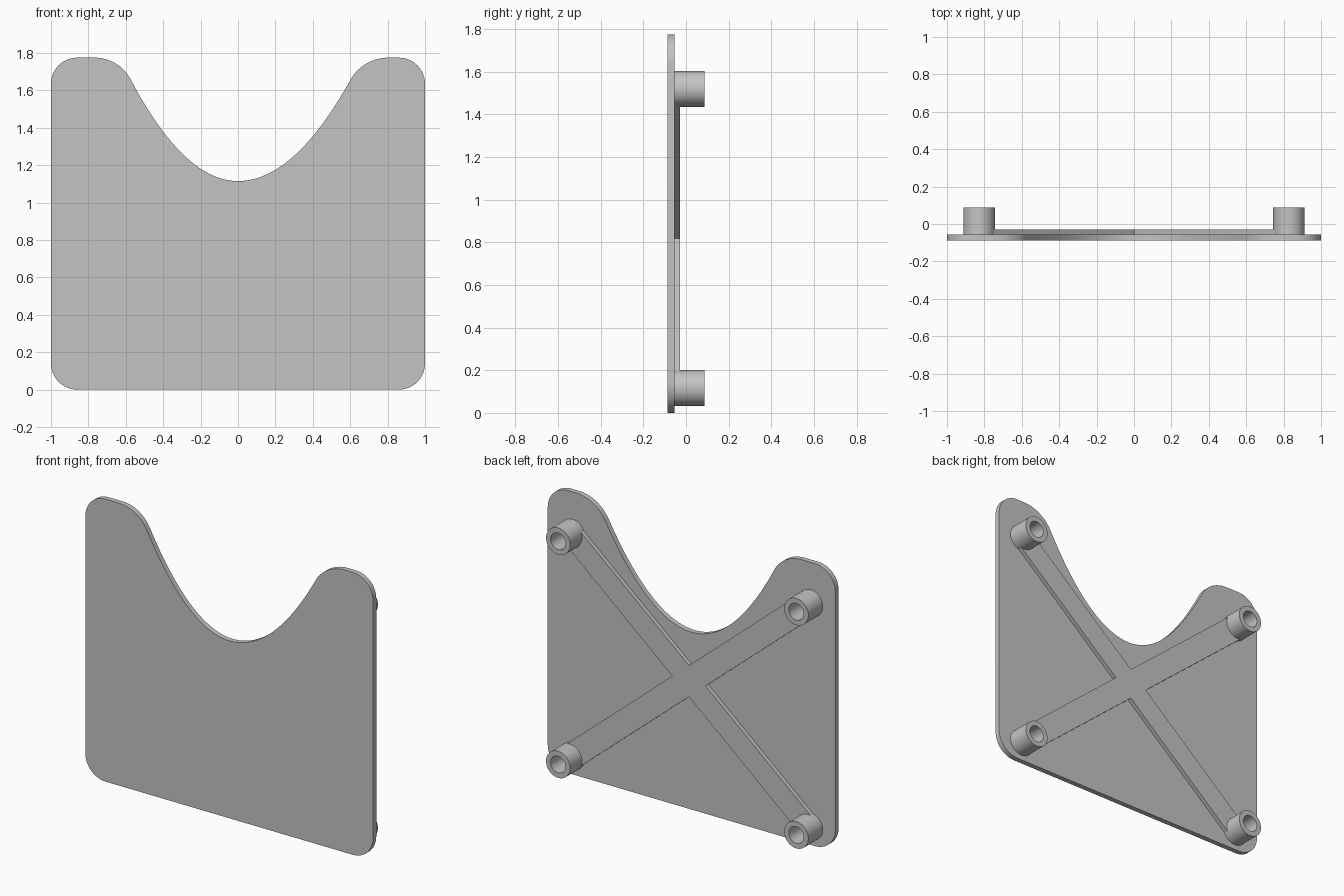
import bpy, bmesh, math

cube = bpy.data.objects.get("Cube")
if cube:
    bpy.data.objects.remove(cube, do_unlink=True)

FRONT, FACE, RIB_TOP, BOSS_TOP = -0.0875, -0.055, -0.029, 0.0875
HEIGHT, CORNER = 1.775, 0.14
BOSS_X, BOSS_LOW, BOSS_HIGH = 0.828, 0.116, 1.519
BOSS_R, HOLE_R = 0.084, 0.052
RIB_HALF = 0.075

grey = bpy.data.materials.new("plain grey")
grey.use_nodes = True
colour = (0.55, 0.55, 0.55, 1)
grey.diffuse_color = colour
grey.node_tree.nodes["Principled BSDF"].inputs["Base Color"].default_value = colour


def finish(bm, name):
    bmesh.ops.recalc_face_normals(bm, faces=bm.faces[:])
    mesh = bpy.data.meshes.new(name)
    bm.to_mesh(mesh)
    bm.free()
    mesh.materials.append(grey)
    obj = bpy.data.objects.new(name, mesh)
    bpy.context.collection.objects.link(obj)
    bpy.ops.object.select_all(action='DESELECT')
    obj.select_set(True)
    bpy.context.view_layer.objects.active = obj
    bpy.ops.object.shade_smooth_by_angle(angle=math.radians(30))
    return obj


def prism(name, outline, y0, y1):
    bm = bmesh.new()
    face = bm.faces.new([bm.verts.new((x, y0, z)) for x, z in outline])
    new = bmesh.ops.extrude_face_region(bm, geom=[face])["geom"]
    moved = [v for v in new if isinstance(v, bmesh.types.BMVert)]
    bmesh.ops.translate(bm, verts=moved, vec=(0, y1 - y0, 0))
    if not face.is_valid or len(bm.faces) < len(outline) + 2:
        bm.faces.new([v for v in bm.verts if v not in moved])
    return finish(bm, name)


def arc(cx, cz, r, start, end, steps=12):
    angles = [math.radians(start + (end - start) * i / steps) for i in range(steps + 1)]
    return [(cx + r * math.cos(a), cz + r * math.sin(a)) for a in angles]


def shoulder(x, curve):
    """Rounded shoulder tangent to the scoop at x and to the flat top."""
    z = HEIGHT_MIN + curve * x * x
    slope = math.atan(2 * curve * abs(x))
    r = (HEIGHT - z) / (1 - math.cos(slope))
    side = 1 if x > 0 else -1
    cx = x + side * r * math.sin(slope)
    return arc(cx, HEIGHT - r, r, 90, 90 + side * math.degrees(slope))


# Plate with rounded corners and a scooped top edge
HEIGHT_MIN = 1.115
right_x, right_curve, left_x, left_curve = 0.6, 1.5, -0.575, 1.65
inner = 1 - CORNER
outline = arc(-inner, CORNER, CORNER, 180, 270)
outline += arc(inner, CORNER, CORNER, 270, 360)
outline += arc(inner, HEIGHT - CORNER, CORNER, 0, 90)
outline += shoulder(right_x, right_curve)
steps = 48
for i in range(1, steps):
    x = right_x + (left_x - right_x) * i / steps
    outline.append((x, HEIGHT_MIN + (right_curve if x > 0 else left_curve) * x * x))
outline += shoulder(left_x, left_curve)[::-1]
outline += arc(-inner, HEIGHT - CORNER, CORNER, 90, 180)
prism("plate", outline, FRONT, FACE)

# Crossed ribs as one piece, each arm ending in the wall of a boss
mid_z = (BOSS_LOW + BOSS_HIGH) / 2
rise = mid_z - BOSS_LOW
reach = math.hypot(BOSS_X, rise)
tilt = math.atan2(rise, BOSS_X)
end_r = BOSS_R - 0.004
spread = math.asin(RIB_HALF / end_r)
cross = []
for i, angle in enumerate((tilt, math.pi - tilt, math.pi + tilt, -tilt)):
    c, s = math.cos(angle), math.sin(angle)
    for k in range(9):
        b = spread * (k / 4 - 1)
        along, across = reach - end_r * math.cos(b), end_r * math.sin(b)
        cross.append((along * c - across * s, mid_z + along * s + across * c))
    # inner corner between this arm and the next
    notch = math.pi / 2 * (i + 1)
    d = RIB_HALF / (math.cos(tilt) if i % 2 == 0 else math.sin(tilt))
    cross.append((d * math.cos(notch), mid_z + d * math.sin(notch)))
prism("cross_rib", cross, FACE, RIB_TOP)


# Hollow round bosses at the four corners
def boss(name, x, z, sides=48):
    bm = bmesh.new()
    profile = [(BOSS_R, FACE), (BOSS_R, BOSS_TOP), (HOLE_R, BOSS_TOP), (HOLE_R, FACE)]
    rings = []
    for r, y in profile:
        turn = [2 * math.pi * i / sides for i in range(sides)]
        rings.append([bm.verts.new((x + r * math.cos(a), y, z + r * math.sin(a))) for a in turn])
    for j in range(4):
        low, high = rings[j], rings[(j + 1) % 4]
        for i in range(sides):
            n = (i + 1) % sides
            bm.faces.new((low[i], low[n], high[n], high[i]))
    finish(bm, name)


for side, x in (("left", BOSS_X), ("right", -BOSS_X)):
    for level, z in (("lower", BOSS_LOW), ("upper", BOSS_HIGH)):
        boss(f"{level}_{side}_boss", x, z)
